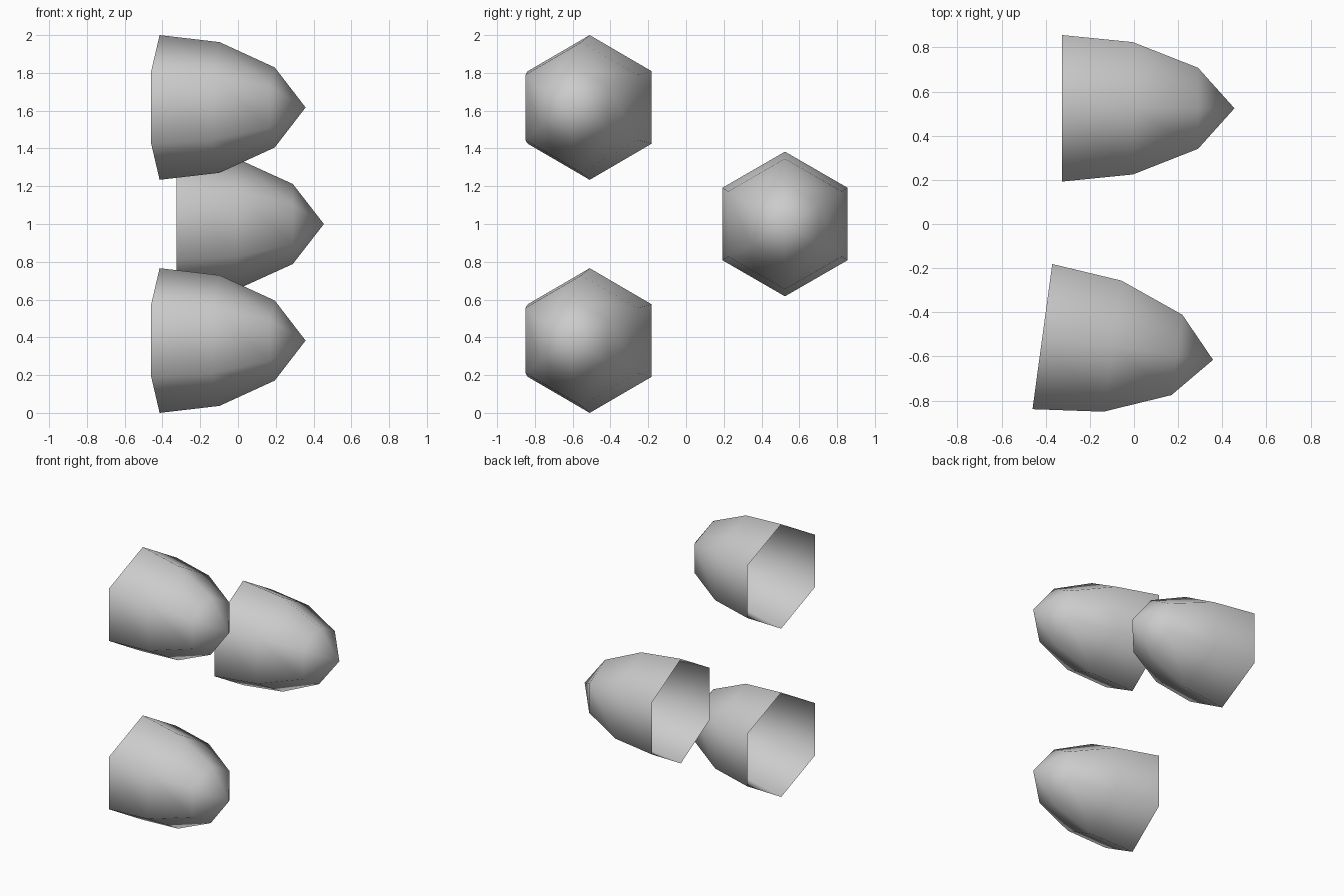
import bpy
import bmesh
from math import cos, sin, pi, radians

default = bpy.data.objects.get("Cube")
if default:
    bpy.data.objects.remove(default, do_unlink=True)

GREY = (0.6, 0.6, 0.6, 1)
grey = bpy.data.materials.new("plain grey")
grey.use_nodes = True
grey.diffuse_color = GREY
grey.node_tree.nodes["Principled BSDF"].inputs["Base Color"].default_value = GREY

# Distance from the open base, and radius, of each ring
PROFILE = [(0, 0.383), (0.32, 0.346), (0.615, 0.212)]
TIP = 0.78
SIDES = 6


def pointed_shell(name, base_centre, turn):
    """Hollow six-sided shell, open at the base and pointing along +x."""
    bm = bmesh.new()
    rings = []
    for x, r in PROFILE:
        angles = [2 * pi * i / SIDES for i in range(SIDES)]
        rings.append([bm.verts.new((x, r * sin(a), r * cos(a))) for a in angles])
    tip = bm.verts.new((TIP, 0, 0))
    for i in range(SIDES):
        j = (i + 1) % SIDES
        for near, far in zip(rings, rings[1:]):
            bm.faces.new((near[j], near[i], far[i], far[j]))
        bm.faces.new((rings[-1][j], rings[-1][i], tip))
    # Outward normals
    bm.normal_update()
    if sum(f.normal.dot(f.calc_center_median() - tip.co / 2) for f in bm.faces) < 0:
        bmesh.ops.reverse_faces(bm, faces=bm.faces[:])
    for face in bm.faces:
        face.smooth = True
    mesh = bpy.data.meshes.new(name)
    bm.to_mesh(mesh)
    bm.free()
    mesh.materials.append(grey)
    shell = bpy.data.objects.new(name, mesh)
    shell.location = base_centre
    shell.rotation_euler.z = radians(turn)
    bpy.context.collection.objects.link(shell)


# One straight shell at the back, two turned shells stacked at the front
pointed_shell("back_shell", (-0.325, 0.524, 1), 0)
for label, z in (("lower", 0.383), ("upper", 1.617)):
    pointed_shell(label + "_front_shell", (-0.415, -0.51, z), -7.75)
